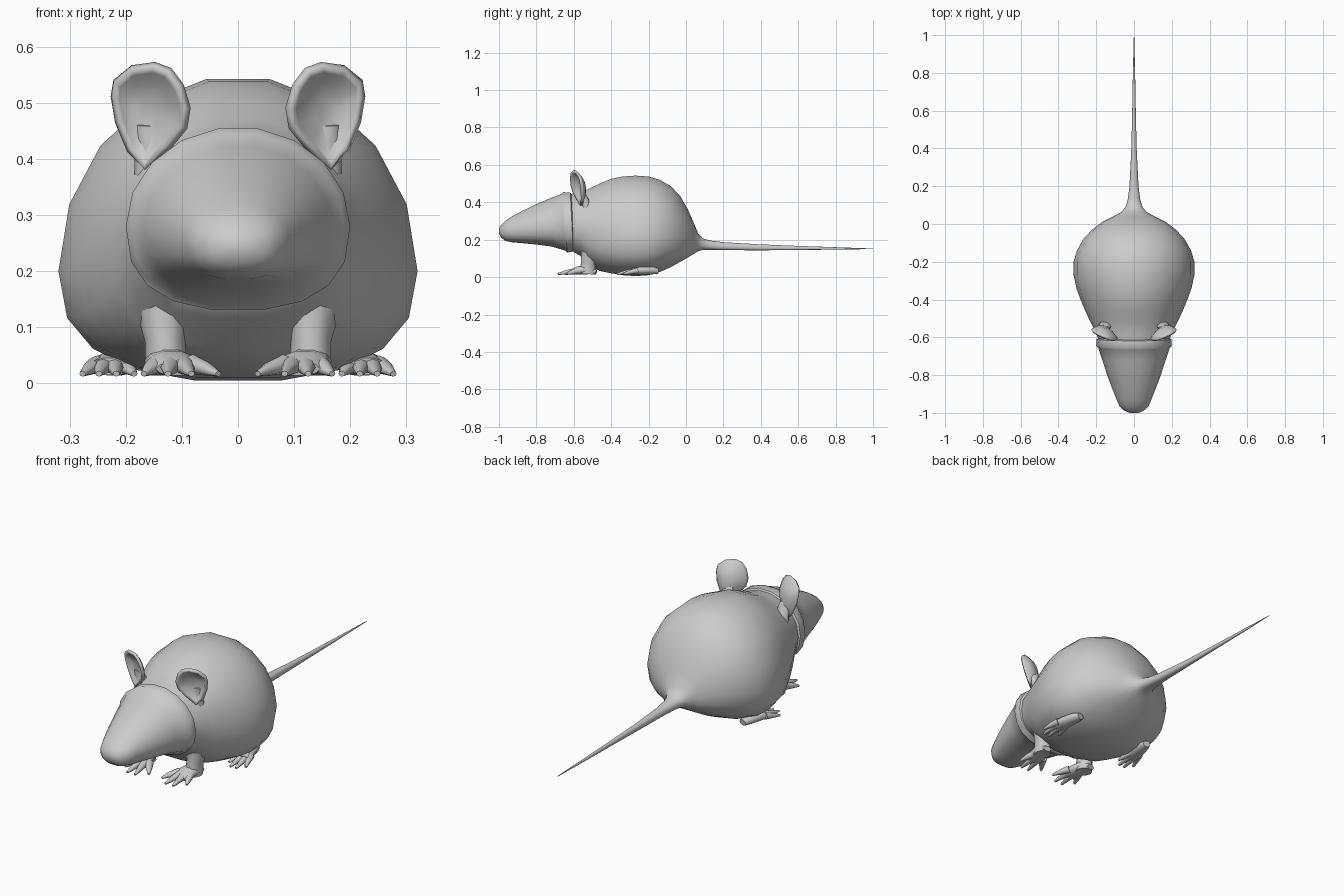
import bpy, bmesh, math
from mathutils import Vector


def finish(name, bm, angle=60):
    bmesh.ops.recalc_face_normals(bm, faces=bm.faces)
    me = bpy.data.meshes.new(name)
    bm.to_mesh(me)
    bm.free()
    ob = bpy.data.objects.new(name, me)
    bpy.context.collection.objects.link(ob)
    bpy.ops.object.select_all(action='DESELECT')
    ob.select_set(True)
    bpy.context.view_layer.objects.active = ob
    bpy.ops.object.shade_smooth_by_angle(angle=math.radians(angle))
    return ob


def loft(bm, rings):
    rows = [[bm.verts.new(p) for p in r] for r in rings]
    n = len(rows[0])
    for a, b in zip(rows, rows[1:]):
        for i in range(n):
            bm.faces.new((a[i], a[(i + 1) % n], b[(i + 1) % n], b[i]))
    bm.faces.new(rows[0][::-1])
    bm.faces.new(rows[-1])


def section(y, bottom, top, half, mid, lean=0.0, n=18):
    """Egg-shaped cross-section: rounder above, squarer below."""
    pts = []
    for i in range(n):
        a = 2 * math.pi * i / n
        c, s = math.cos(a), math.sin(a)
        p = 1.0 if s > 0 else 0.8
        x = half * math.copysign(abs(c) ** p, c)
        h = abs(s) ** p
        z = mid + (top - mid) * h if s > 0 else mid - (mid - bottom) * h
        pts.append((x, y - lean * (z - mid), z))
    return pts


def tube(bm, path, n=10):
    """Path of (x, y, z, width radius, depth radius)."""
    pts = [Vector(p[:3]) for p in path]
    rings = []
    for i, p in enumerate(path):
        d = (pts[min(i + 1, len(pts) - 1)] - pts[max(i - 1, 0)]).normalized()
        side = Vector((-d.y, d.x, 0))
        side = side.normalized() if side.length > 0.3 else Vector((1, 0, 0))
        up = side.cross(d).normalized()
        rings.append([pts[i] + side * p[3] * math.cos(2 * math.pi * k / n)
                      + up * p[4] * math.sin(2 * math.pi * k / n) for k in range(n)])
    loft(bm, rings)


# Body running into the tail: y, bottom, top, half width, height of widest point
body = [(-0.63, .15, .445, .18, .28), (-0.57, .115, .455, .205, .27),
        (-0.52, .06, .475, .23, .25), (-0.46, .03, .505, .258, .23),
        (-0.40, .018, .53, .283, .21), (-0.34, .008, .543, .305, .2),
        (-0.27, .003, .548, .32, .2), (-0.20, .008, .543, .32, .2),
        (-0.14, .025, .525, .302, .21), (-0.08, .052, .49, .268, .22),
        (-0.03, .08, .435, .222, .22), (0.01, .103, .365, .17, .215),
        (0.04, .122, .295, .11, .20), (0.065, .138, .235, .065, .185),
        (0.09, .145, .207, .045, .176), (0.13, .145, .196, .033, .17),
        (0.2, .144, .187, .024, .165), (0.4, .143, .175, .014, .159),
        (0.6, .145, .167, .0095, .156), (0.8, .147, .16, .006, .1535),
        (1.0, .150, .153, .001, .1515)]
bm = bmesh.new()
loft(bm, [section(*r) for r in body])
finish("body_and_tail", bm)

# Head with a raised collar and pointed snout
head = [(-0.60, .15, .44, .18, .28, .05), (-0.61, .135, .455, .198, .28, .05),
        (-0.645, .13, .457, .2, .28, .07), (-0.655, .14, .447, .19, .28, .07),
        (-0.72, .162, .425, .168, .275, .03), (-0.80, .173, .392, .142, .265, 0),
        (-0.87, .18, .358, .116, .26, 0), (-0.93, .185, .326, .092, .255, 0),
        (-0.965, .193, .303, .077, .25, 0), (-0.988, .21, .28, .052, .247, 0),
        (-1.0, .233, .26, .022, .246, 0)]
bm = bmesh.new()
loft(bm, [section(*r) for r in head])
finish("head", bm, 50)

# Ear outline in front view (x, z)
ear = [(.165, .38), (.125, .42), (.096, .455), (.09, .49), (.102, .53), (.123, .558),
       (.15, .568), (.19, .562), (.22, .537), (.223, .51), (.215, .465), (.195, .415)]

for side, s in (("right", 1), ("left", -1)):
    # Cupped ear
    bm = bmesh.new()
    cx, cz, rows = .157, .485, []
    for f in (1.0, .88, .65, .35):
        row = []
        for x, z in ear:
            x, z = cx + (x - cx) * f, cz + (z - cz) * f
            y = -.585 + .4 * (x - .155) - .2 * (z - .48) + .038 * (1 - f * f)
            row.append(bm.verts.new((s * x, y, z)))
        rows.append(row)
    for a, b in zip(rows, rows[1:]):
        for i in range(12):
            j = (i + 1) % 12
            bm.faces.new((a[i], a[j], b[j], b[i]))
    bm.faces.new(rows[-1])
    ob = finish(side + "_ear", bm)
    mod = ob.modifiers.new("thickness", 'SOLIDIFY')
    mod.thickness, mod.offset = .014, 0

    # Ear root sunk into the body
    bm = bmesh.new()
    tube(bm, [(s * .145, -.53, .36, .04, .03), (s * .15, -.538, .41, .034, .02),
              (s * .155, -.55, .46, .025, .008)])
    finish(side + "_ear_root", bm)

    # Front leg, paw and toes
    bm = bmesh.new()
    tube(bm, [(s * .13, -.49, .2, .075, .075), (s * .132, -.505, .13, .05, .06),
              (s * .13, -.522, .075, .036, .042), (s * .128, -.525, .016, .038, .045)])
    tube(bm, [(s * .135, -.48, .026, .02, .012), (s * .128, -.52, .04, .04, .026),
              (s * .117, -.575, .036, .045, .023), (s * .108, -.61, .026, .04, .013)])
    for x0, x1, y1 in ((.082, .035, -.645), (.1, .083, -.685),
                       (.12, .125, -.685), (.142, .168, -.64)):
        tube(bm, [(s * x0, -.575, .034, .02, .018), (s * (x0 + x1) / 2, (y1 - .575) / 2, .027, .015, .013),
                  (s * x1, y1, .017, .006, .005)], 8)
    finish(side + "_front_leg", bm)

    # Hind foot and toes
    bm = bmesh.new()
    tube(bm, [(s * .205, -.15, .032, .02, .015), (s * .21, -.18, .036, .03, .022),
              (s * .22, -.24, .036, .036, .023), (s * .23, -.295, .03, .036, .016)])
    for x0, x1, y1 in ((.205, .185, -.335), (.22, .217, -.37),
                       (.237, .248, -.37), (.25, .277, -.335)):
        tube(bm, [(s * x0, -.26, .034, .018, .016), (s * (x0 + x1) / 2, (y1 - .26) / 2, .027, .014, .012),
                  (s * x1, y1, .017, .006, .005)], 8)
    finish(side + "_hind_foot", bm)
